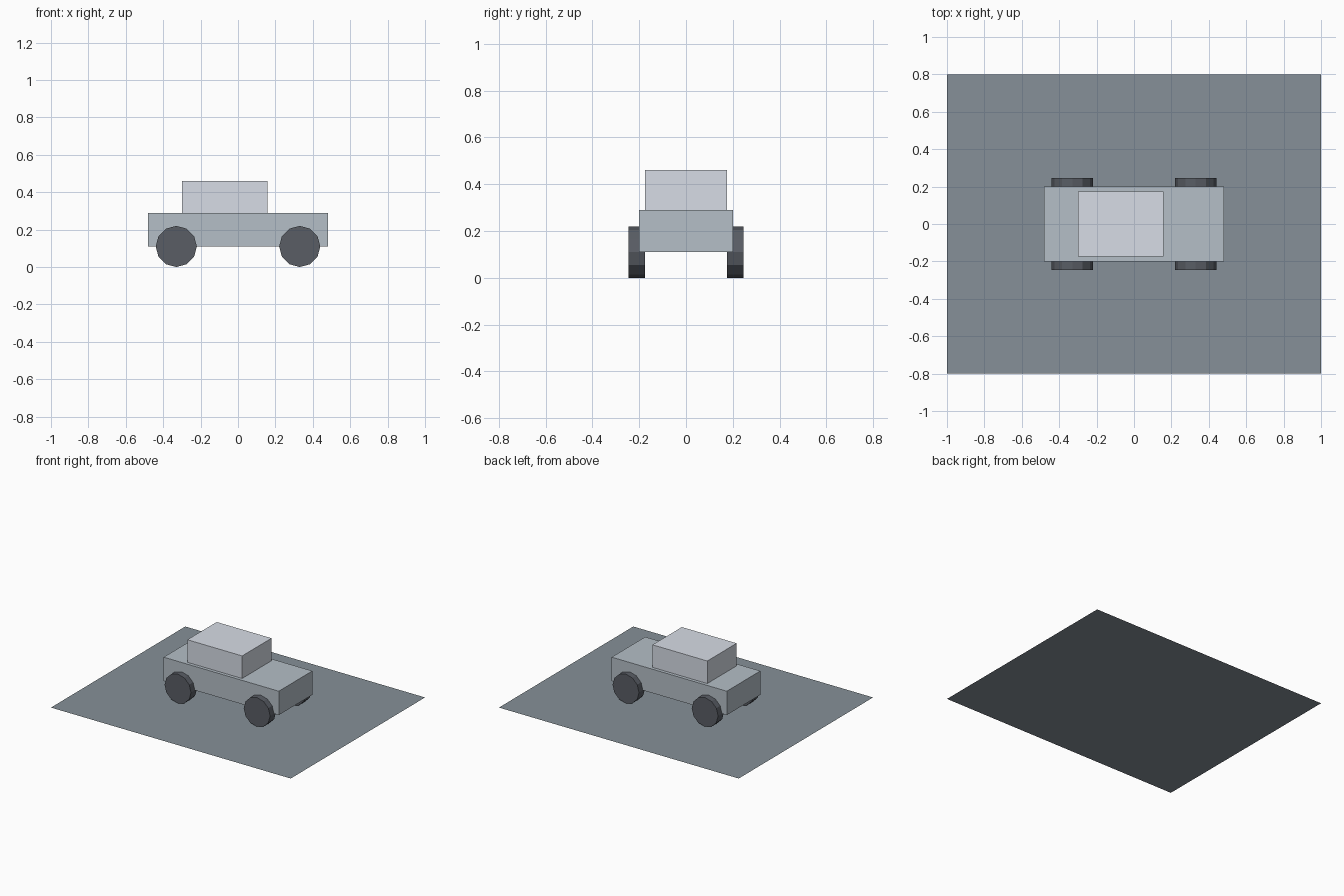
import bpy
import math

if "Cube" in bpy.data.objects:
    bpy.data.objects.remove(bpy.data.objects["Cube"])


def material(name, r, g, b):
    mat = bpy.data.materials.new(name)
    mat.diffuse_color = (r, g, b, 1)
    mat.use_nodes = True
    mat.node_tree.nodes["Principled BSDF"].inputs["Base Color"].default_value = mat.diffuse_color
    return mat


SHEET = material("sheet_grey", 0.236, 0.279, 0.315)
BODY = material("body_grey", 0.46, 0.52, 0.57)
CABIN = material("cabin_grey", 0.68, 0.72, 0.79)
TYRE = material("tyre_grey", 0.10, 0.11, 0.13)


def finish(name, mat):
    """Name and colour the newest object."""
    ob = bpy.context.object
    ob.name = name
    ob.data.materials.append(mat)
    bpy.ops.object.transform_apply(location=False, rotation=False, scale=True)


def box(name, mat, x, y, z):
    """Box spanning the given (min, max) ranges."""
    lo, hi = zip(x, y, z)
    bpy.ops.mesh.primitive_cube_add(
        size=1, location=[(a + b) / 2 for a, b in zip(lo, hi)])
    bpy.context.object.scale = [b - a for a, b in zip(lo, hi)]
    finish(name, mat)


def wheel(name, x, y):
    """Twelve-sided wheel with its axle along y."""
    bpy.ops.mesh.primitive_cylinder_add(
        vertices=12, radius=0.11, depth=0.07,
        location=(x, y, 0.11), rotation=(math.pi / 2, 0, 0))
    finish(name, TYRE)


# Flat base sheet
bpy.ops.mesh.primitive_plane_add(size=2)
bpy.context.object.scale = (1, 0.8, 1)
finish("base_sheet", SHEET)

# Car body and cabin
box("body", BODY, (-0.48, 0.48), (-0.2, 0.2), (0.11, 0.29))
box("cabin", CABIN, (-0.30, 0.157), (-0.175, 0.175), (0.29, 0.46))

# Four wheels
for end, x in (("rear", -0.33), ("front", 0.33)):
    for side, y in (("right", -0.211), ("left", 0.211)):
        wheel(f"{end}_{side}_wheel", x, y)
